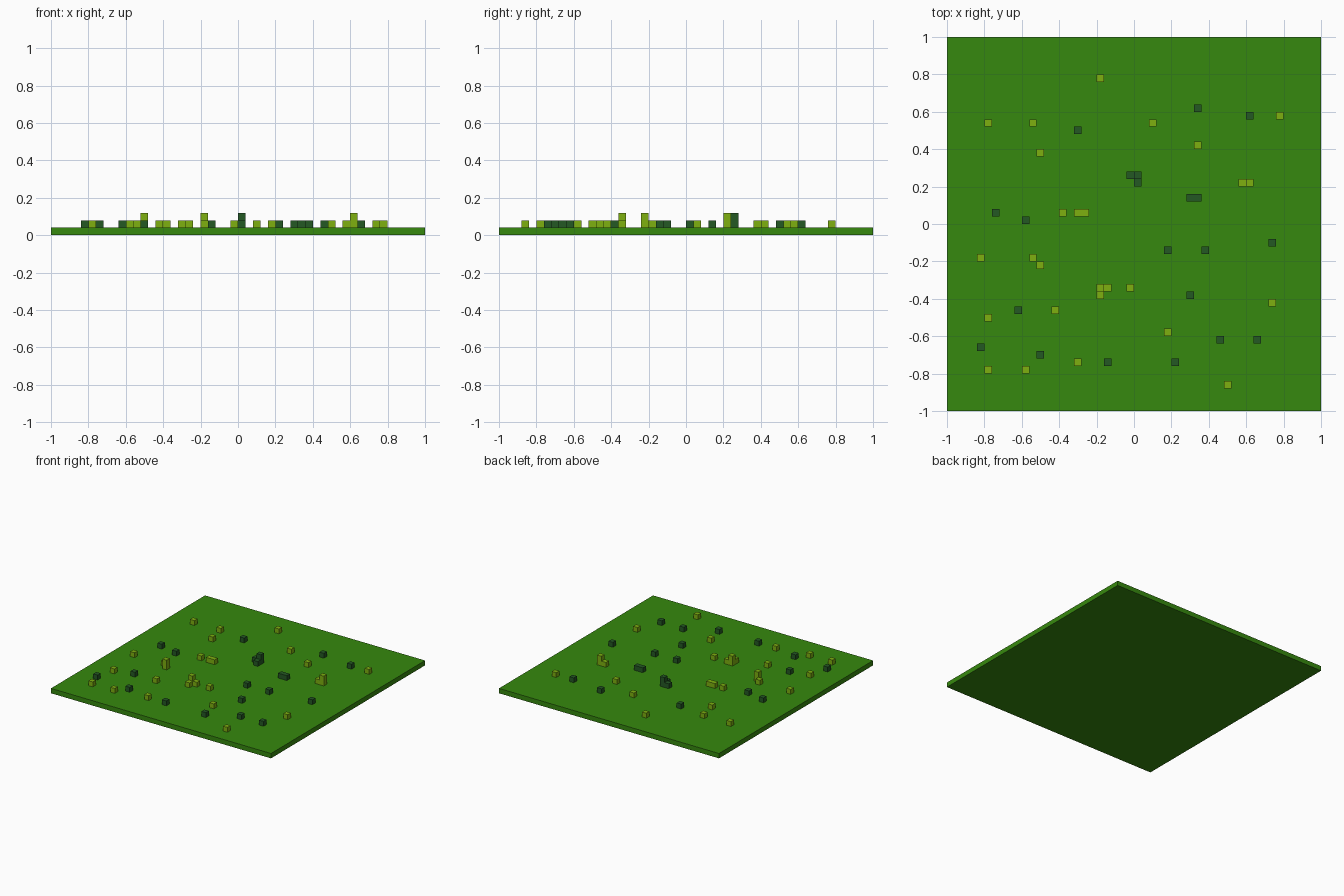
import bpy, bmesh

if "Cube" in bpy.data.objects:
    bpy.data.objects.remove(bpy.data.objects["Cube"])

U = 4  # block size in hundredths of a unit


def material(name, rgb):
    m = bpy.data.materials.new(name)
    lin = [((c / 255 + 0.055) / 1.055) ** 2.4 if c > 10 else c / 255 / 12.92 for c in rgb]
    m.diffuse_color = (*lin, 1)
    m.use_nodes = True
    m.node_tree.nodes["Principled BSDF"].inputs["Base Color"].default_value = m.diffuse_color
    return m


def add_blocks(name, cells, mat):
    """Cubes at (x, y, z) centres in hundredths; faces between neighbours are left out."""
    filled = set(cells)
    bm = bmesh.new()
    for c in cells:
        for axis in range(3):
            for s in (-1, 1):
                n = list(c)
                n[axis] += s * U
                if tuple(n) in filled or n[2] < U:
                    continue
                a, b = (axis + 1) % 3, (axis + 2) % 3
                ring = []
                for i, j in ((-1, -1), (1, -1), (1, 1), (-1, 1))[::s]:
                    p = list(c)
                    p[axis] += s * U / 2
                    p[a] += i * U / 2
                    p[b] += j * U / 2
                    ring.append(bm.verts.new([v / 100 for v in p]))
                bm.faces.new(ring)
    bmesh.ops.remove_doubles(bm, verts=bm.verts, dist=1e-4)
    me = bpy.data.meshes.new(name)
    bm.to_mesh(me)
    bm.free()
    me.materials.append(mat)
    bpy.context.collection.objects.link(bpy.data.objects.new(name, me))


grass = material("grass green", (54, 137, 14))
lime = material("lime green", (126, 176, 16))
dark = material("dark green", (36, 88, 36))

# Ground slab
bpy.ops.mesh.primitive_cube_add(size=1, location=(0, 0, 0.02))
slab = bpy.context.object
slab.name = "ground_slab"
slab.scale = (2, 2, 0.04)
slab.data.materials.append(grass)

# Dark tufts: single blocks, plus one raised block in the middle clump
dark_xy = [(34, 62), (62, 58), (-30, 50), (-2, 26), (2, 26), (2, 22), (30, 14), (34, 14),
           (-74, 6), (-58, 2), (18, -14), (38, -14), (74, -10), (30, -38), (-62, -46),
           (-82, -66), (-50, -70), (-14, -74), (22, -74), (46, -62), (66, -62)]
add_blocks("dark_tufts", [(x, y, 6) for x, y in dark_xy] + [(2, 26, 10)], dark)

# Lime tufts: single blocks, plus three raised ones
lime_xy = [(-18, 78), (-78, 54), (-54, 54), (10, 54), (78, 58), (-50, 38), (34, 42),
           (58, 22), (62, 22), (-38, 6), (-30, 6), (-26, 6), (-82, -18), (-54, -18),
           (-50, -22), (-18, -34), (-14, -34), (-18, -38), (-2, -34), (74, -42),
           (-42, -46), (-78, -50), (18, -58), (-30, -74), (-78, -78), (-58, -78), (50, -86)]
lime_top = [(62, 22), (-50, -22), (-18, -34)]
add_blocks("lime_tufts", [(x, y, 6) for x, y in lime_xy] + [(x, y, 10) for x, y in lime_top], lime)
